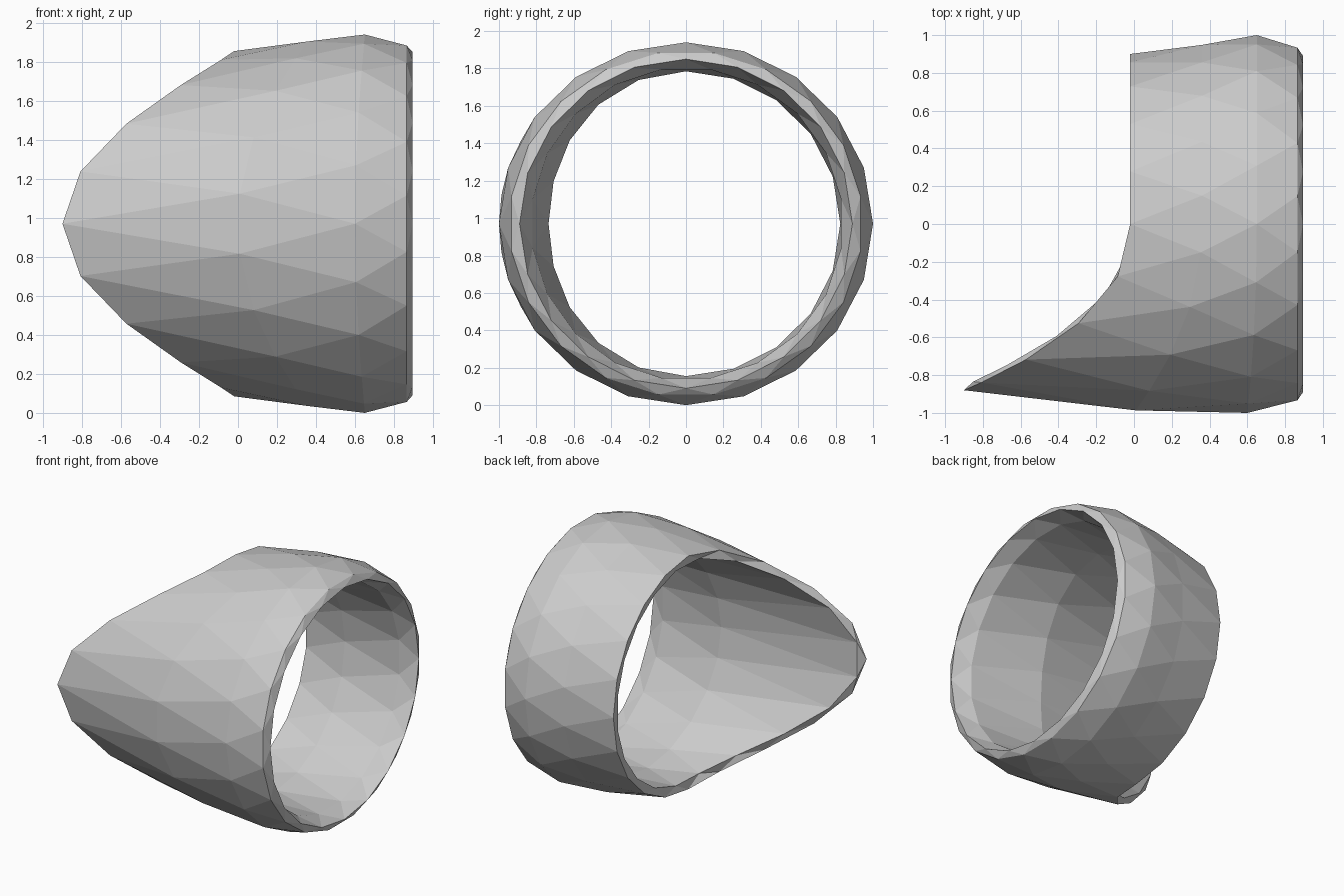
import bpy, bmesh
from math import cos, sin, pi

if "Cube" in bpy.data.objects:
    bpy.data.objects.remove(bpy.data.objects["Cube"])

N = 20          # sides around the band
CZ = 0.97       # height of the band's axis


def tongue(a):
    # weight of the pointed lip: 1 at the front (-y), 0 at the back half
    return max(0.0, cos(a)) ** 2.2


# cross-section loop: (x, extra x at lip, y radius, z radius, extra radius at lip)
section = [
    (-0.02, -0.88, 0.90, 0.885, -0.02),   # outer left edge
    (0.36, -0.36, 0.96, 0.945, 0.04),     # outer middle
    (0.65, -0.05, 1.00, 0.97, 0.00),      # widest line
    (0.865, 0.0, 0.945, 0.925, 0.00),     # outer rim
    (0.895, 0.0, 0.89, 0.88, 0.00),       # rim end
    (0.77, 0.0, 0.84, 0.835, -0.01),      # inner rim
    (0.32, -0.10, 0.825, 0.815, -0.09),   # inner middle
    (-0.005, -0.87, 0.835, 0.825, 0.01),  # inner left edge
]

# band: staggered rings joined by triangles
bm = bmesh.new()
rings = []
for i, (x, dx, ry, rz, dr) in enumerate(section):
    ring = []
    for k in range(N):
        a = 2 * pi * (k + 0.5 * (i % 2)) / N
        w = tongue(a)
        ring.append(bm.verts.new((x + dx * w,
                                  -(ry + dr * w) * cos(a),
                                  CZ + (rz + dr * w) * sin(a))))
    rings.append(ring)

for i in range(len(rings)):
    p, q = rings[i], rings[(i + 1) % len(rings)]
    for k in range(N):
        n = (k + 1) % N
        if i % 2 == 0:
            bm.faces.new((p[k], q[k], p[n]))
            bm.faces.new((p[n], q[k], q[n]))
        else:
            bm.faces.new((p[k], q[k], q[n]))
            bm.faces.new((p[k], q[n], p[n]))

bmesh.ops.recalc_face_normals(bm, faces=bm.faces[:])
mesh = bpy.data.meshes.new("lipped_ring")
bm.to_mesh(mesh)
bm.free()
bpy.context.collection.objects.link(bpy.data.objects.new("lipped_ring", mesh))
